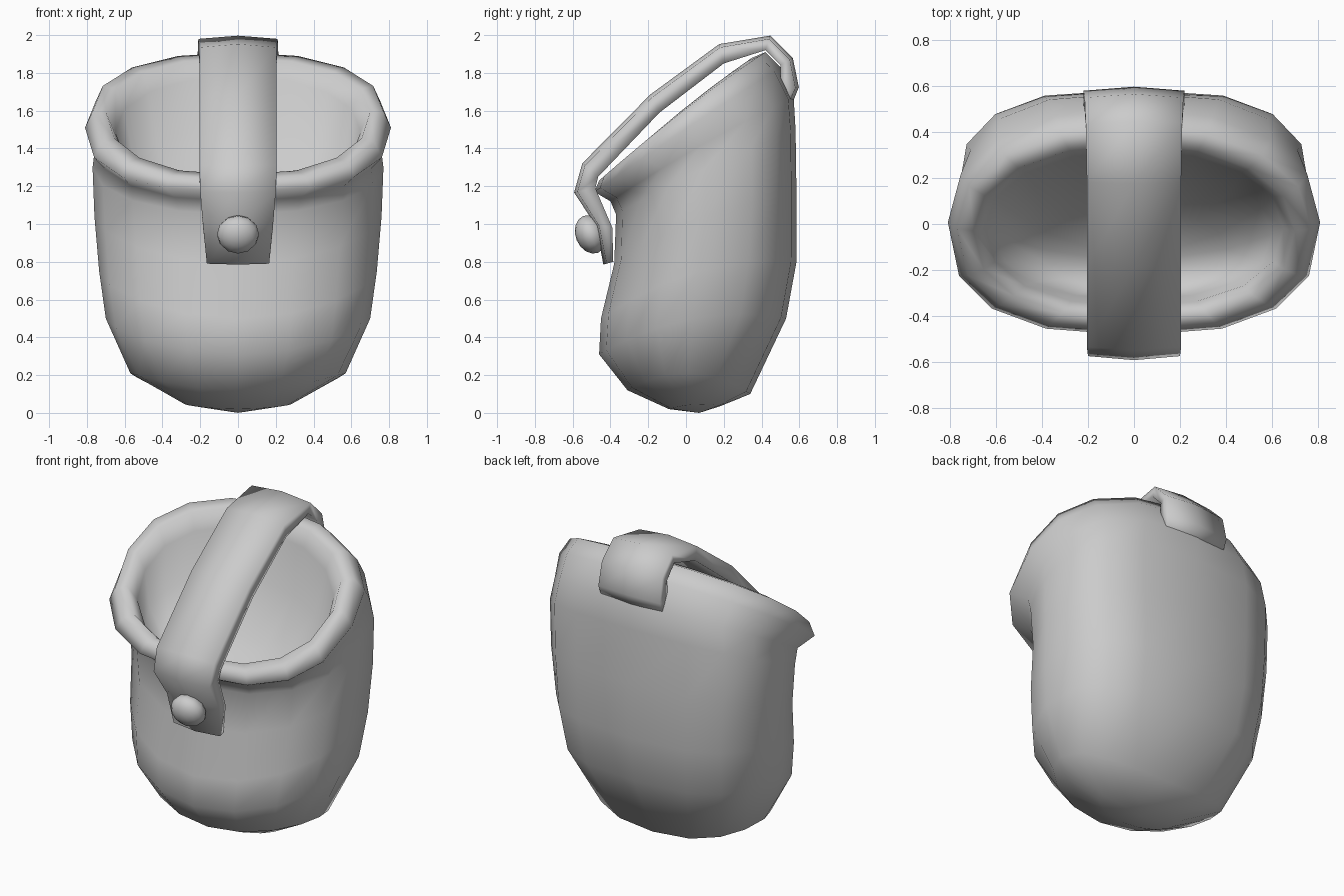
import bpy, bmesh, math
from mathutils import Vector

if "Cube" in bpy.data.objects:
    bpy.data.objects.remove(bpy.data.objects["Cube"])


def finish(name, bm, angle=180):
    bmesh.ops.recalc_face_normals(bm, faces=bm.faces)
    me = bpy.data.meshes.new(name)
    bm.to_mesh(me)
    bm.free()
    ob = bpy.data.objects.new(name, me)
    bpy.context.collection.objects.link(ob)
    bpy.ops.object.select_all(action='DESELECT')
    ob.select_set(True)
    bpy.context.view_layer.objects.active = ob
    bpy.ops.object.shade_smooth_by_angle(angle=math.radians(angle))
    return ob


def spow(v, p):
    return math.copysign(abs(v) ** p, v)


# Pouch: rings from the bottom, over the slanted rim, down into the hollow
# (half width, side z, front y, front z, back y, back z, front/back roundness)
RINGS = [
    (.28, .045, -.09, .02, .18, .035, 1, 1),
    (.57, .21, -.31, .12, .34, .10, 1, .85),
    (.70, .50, -.46, .31, .53, .50, 1, .7),
    (.735, .75, -.45, .50, .585, .80, 1, .7),
    (.76, 1.04, -.38, .79, .585, 1.15, 1, .7),
    (.77, 1.30, -.37, 1.05, .58, 1.50, .93, .7),
    (.755, 1.42, -.40, 1.12, .57, 1.67, .85, .75),
    (.81, 1.51, -.485, 1.17, .50, 1.83, .78, .9),
    (.77, 1.595, -.46, 1.23, .42, 1.91, .8, .92),
    (.70, 1.595, -.41, 1.26, .35, 1.88, .85, .95),
    (.65, 1.49, -.36, 1.20, .32, 1.78, .9, .95),
    (.60, 1.27, -.33, 1.09, .24, 1.50, .9, .95),
    (.40, 1.07, -.29, 1.00, .07, 1.20, 1, 1),
]
SEG = 16
bm = bmesh.new()
loops = []
for w, zs, yf, zf, yb, zb, pf, pb in RINGS:
    loop = []
    for i in range(SEG):
        a = 2 * math.pi * i / SEG
        p = pf if i > SEG // 2 else pb
        c, s = spow(math.cos(a), p), spow(math.sin(a), p)
        y = (yf + yb) / 2 + s * (yb - yf) / 2
        z = zs + s * (zb - zf) / 2 + s * s * ((zf + zb) / 2 - zs)
        loop.append(bm.verts.new((w * c, y, z)))
    loops.append(loop)
for lo, hi in zip(loops, loops[1:]):
    for i in range(SEG):
        j = (i + 1) % SEG
        bm.faces.new((lo[i], lo[j], hi[j], hi[i]))
for loop, tip in ((loops[0], (0, .07, 0)), (loops[-1], (0, -.17, 1.01))):
    v = bm.verts.new(tip)
    for i in range(SEG):
        bm.faces.new((loop[i], loop[(i + 1) % SEG], v))
finish("pouch", bm)

# Strap: (half width, outer y, outer z, inner y, inner z) from front tip to back
STRAP = [
    (.165, -.42, .79, -.385, .80),
    (.185, -.46, .99, -.39, .98),
    (.20, -.575, 1.17, -.48, 1.19),
    (.205, -.535, 1.31, -.465, 1.25),
    (.205, -.18, 1.67, -.14, 1.59),
    (.205, .18, 1.935, .20, 1.85),
    (.21, .44, 1.98, .42, 1.92),
    (.215, .55, 1.87, .50, 1.84),
    (.22, .58, 1.72, .50, 1.70),
    (.22, .54, 1.63, .52, 1.64),
]
bm = bmesh.new()
loops = []
for w, yo, zo, yi, zi in STRAP:
    bow = Vector((0, yo - yi, zo - zi)).normalized() * .018
    outer, inner = Vector((0, yo, zo)), Vector((0, yi, zi))
    side = Vector((w, 0, 0))
    pts = (outer - side, outer + bow, outer + side,
           inner + side, inner + bow, inner - side)
    loops.append([bm.verts.new(q) for q in pts])
for a, b in zip(loops, loops[1:]):
    for i in range(6):
        j = (i + 1) % 6
        bm.faces.new((a[i], a[j], b[j], b[i]))
for l in (loops[0], loops[-1]):
    bm.faces.new((l[0], l[1], l[4], l[5]))
    bm.faces.new((l[1], l[2], l[3], l[4]))
finish("strap", bm, 180)

# Stud on the strap tip
bm = bmesh.new()
bmesh.ops.create_uvsphere(bm, u_segments=12, v_segments=8, radius=1)
stud = finish("stud", bm)
stud.scale = (.112, .105, .08)
stud.rotation_euler = (math.radians(112), 0, 0)
stud.location = (0, -.505, .945)
